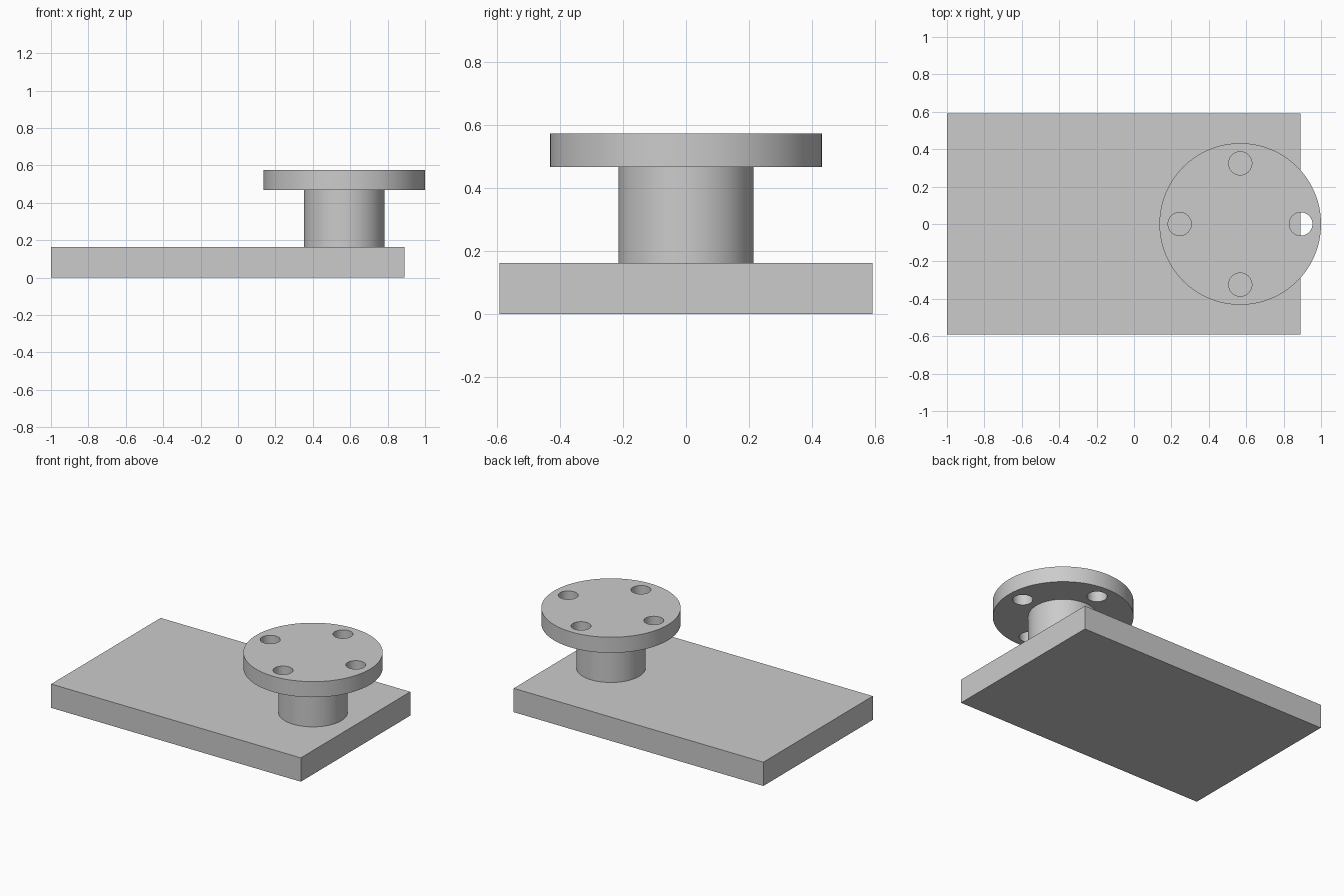
import bpy
from math import cos, sin, pi, radians

if "Cube" in bpy.data.objects:
    bpy.data.objects.remove(bpy.data.objects["Cube"], do_unlink=True)

# Shared dimensions
PLATE_TOP, SHAFT_TOP, FLANGE_TOP = 0.163, 0.467, 0.574
PLATE_END, PLATE_HALF_DEPTH = 0.89, 0.592
AXIS_X = 0.568

grey = bpy.data.materials.new("plain grey")
grey.use_nodes = True
colour = (0.6, 0.6, 0.6, 1)
grey.diffuse_color = colour
grey.node_tree.nodes["Principled BSDF"].inputs["Base Color"].default_value = colour


def cylinder(name, x, y, radius, bottom, top, sides):
    bpy.ops.mesh.primitive_cylinder_add(
        vertices=sides, radius=radius, depth=top - bottom,
        location=(x, y, (bottom + top) / 2))
    obj = bpy.context.object
    obj.name = name
    obj.data.materials.append(grey)
    bpy.ops.object.shade_smooth_by_angle(angle=radians(30))
    return obj


# Rectangular base plate
bpy.ops.mesh.primitive_cube_add(
    size=1, location=((PLATE_END - 1) / 2, 0, PLATE_TOP / 2))
plate = bpy.context.object
plate.name = "base_plate"
plate.scale = (PLATE_END + 1, 2 * PLATE_HALF_DEPTH, PLATE_TOP)
bpy.ops.object.transform_apply(location=False, rotation=False, scale=True)
plate.data.materials.append(grey)

# Shaft and round flange
cylinder("shaft", AXIS_X, 0, 0.215, PLATE_TOP, SHAFT_TOP, 96)
flange = cylinder("flange", AXIS_X, 0, 0.432, SHAFT_TOP, FLANGE_TOP, 128)

# Four bolt holes through the flange
for i in range(4):
    angle = i * pi / 2
    cutter = cylinder("bolt_hole_cutter", AXIS_X + 0.324 * cos(angle),
                      0.324 * sin(angle), 0.062,
                      SHAFT_TOP - 0.1, FLANGE_TOP + 0.1, 48)
    cutter.hide_render = True
    bpy.context.view_layer.objects.active = flange
    cut = flange.modifiers.new("bolt_hole", "BOOLEAN")
    cut.operation = "DIFFERENCE"
    cut.solver = "EXACT"
    cut.object = cutter
    bpy.ops.object.modifier_apply(modifier=cut.name)
    bpy.data.objects.remove(cutter, do_unlink=True)

# Keep the flange and hole rims crisp
bpy.ops.object.select_all(action="DESELECT")
flange.select_set(True)
bpy.context.view_layer.objects.active = flange
bpy.ops.object.shade_smooth_by_angle(angle=radians(30))
